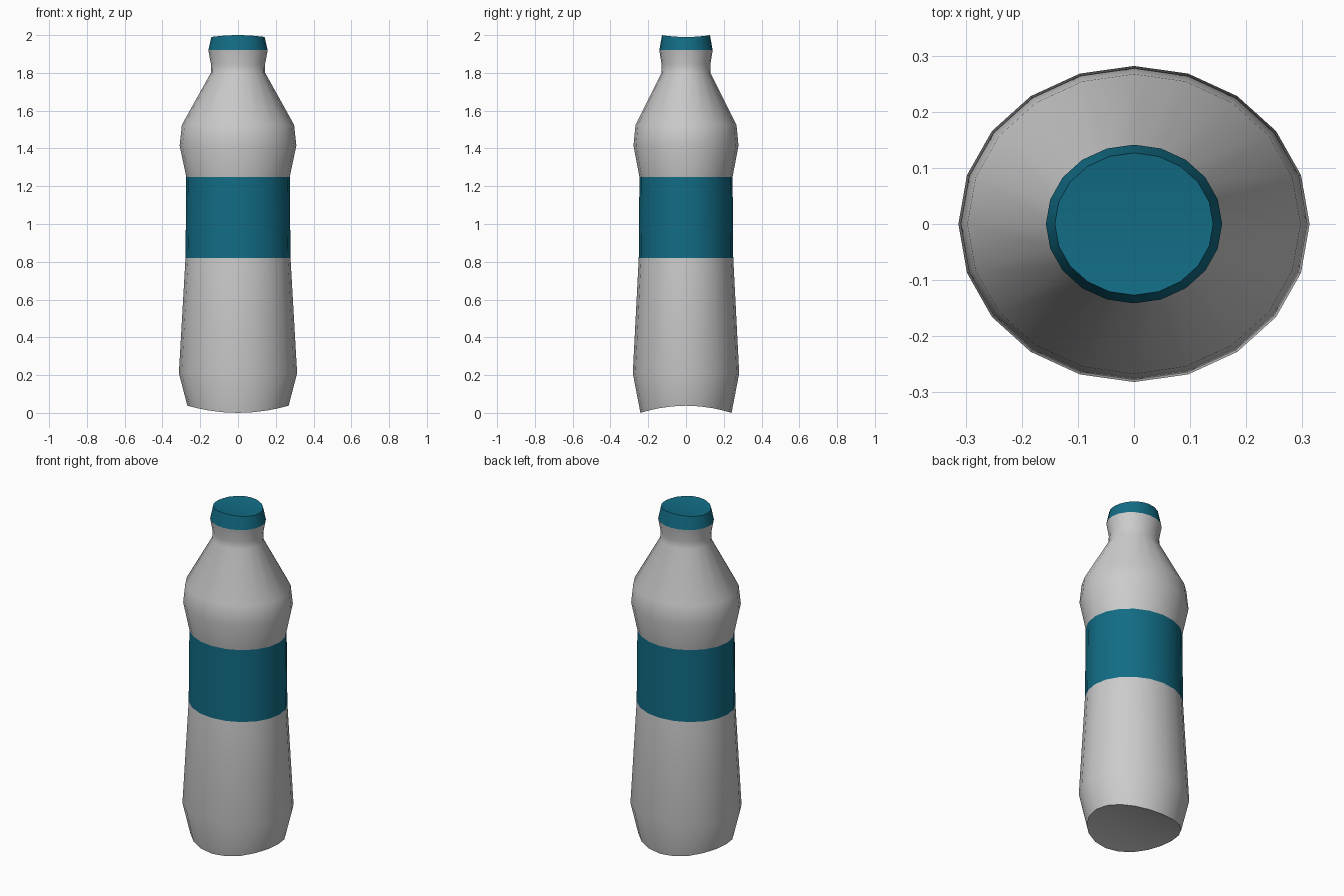
import bpy, bmesh, math

if "Cube" in bpy.data.objects:
    bpy.data.objects.remove(bpy.data.objects["Cube"])

SIDES = 20
DEPTH = 0.9  # oval cross-section: y radius relative to x radius


def teal():
    mat = bpy.data.materials.new("teal")
    mat.diffuse_color = (0.006, 0.15, 0.235, 1)
    mat.use_nodes = True
    mat.node_tree.nodes["Principled BSDF"].inputs["Base Color"].default_value = mat.diffuse_color
    return mat


def end_face(bm, ring, flip):
    # close a saddle-shaped end with strips running along x
    half = SIDES // 2
    q = SIDES // 4
    for i in range(-q, q):
        idx = [i, i + 1, half - i - 1, half - i]
        verts = []
        for k in idx:
            v = ring[k % SIDES]
            if v not in verts:
                verts.append(v)
        bm.faces.new(verts[::-1] if flip else verts)


def oval_part(name, profile, mat=None, bottom=False, top=False):
    # profile entries: (x radius, height, height offset at the +-x sides)
    bm = bmesh.new()
    rings = []
    for r, z, bend in profile:
        ring = []
        for i in range(SIDES):
            a = 2 * math.pi * i / SIDES
            ring.append(bm.verts.new((r * math.cos(a), r * DEPTH * math.sin(a),
                                      z + bend * math.cos(a) ** 2)))
        rings.append(ring)
    for lo, hi in zip(rings, rings[1:]):
        for i in range(SIDES):
            j = (i + 1) % SIDES
            bm.faces.new((lo[i], lo[j], hi[j], hi[i]))
    if bottom:
        end_face(bm, rings[0], True)
    if top:
        end_face(bm, rings[-1], False)
    me = bpy.data.meshes.new(name)
    bm.to_mesh(me)
    bm.free()
    ob = bpy.data.objects.new(name, me)
    bpy.context.collection.objects.link(ob)
    if mat:
        me.materials.append(mat)
    bpy.ops.object.select_all(action='DESELECT')
    ob.select_set(True)
    bpy.context.view_layer.objects.active = ob
    bpy.ops.object.shade_smooth_by_angle(angle=math.radians(40))
    return ob


blue = teal()

# lower body with arched base
oval_part("lower_body", [(0.268, 0, 0.038), (0.313, 0.21, 0), (0.278, 0.82, 0)],
          bottom=True)

# label band
oval_part("label", [(0.278, 0.82, 0), (0.274, 1.25, 0)], blue)

# shoulder and neck
oval_part("shoulder_and_neck",
          [(0.274, 1.25, 0), (0.309, 1.415, 0), (0.297, 1.525, 0),
           (0.144, 1.80, 0), (0.143, 1.845, 0), (0.157, 1.92, 0)])

# cap
oval_part("cap", [(0.157, 1.92, 0), (0.141, 2.0, -0.01)], blue, top=True)
